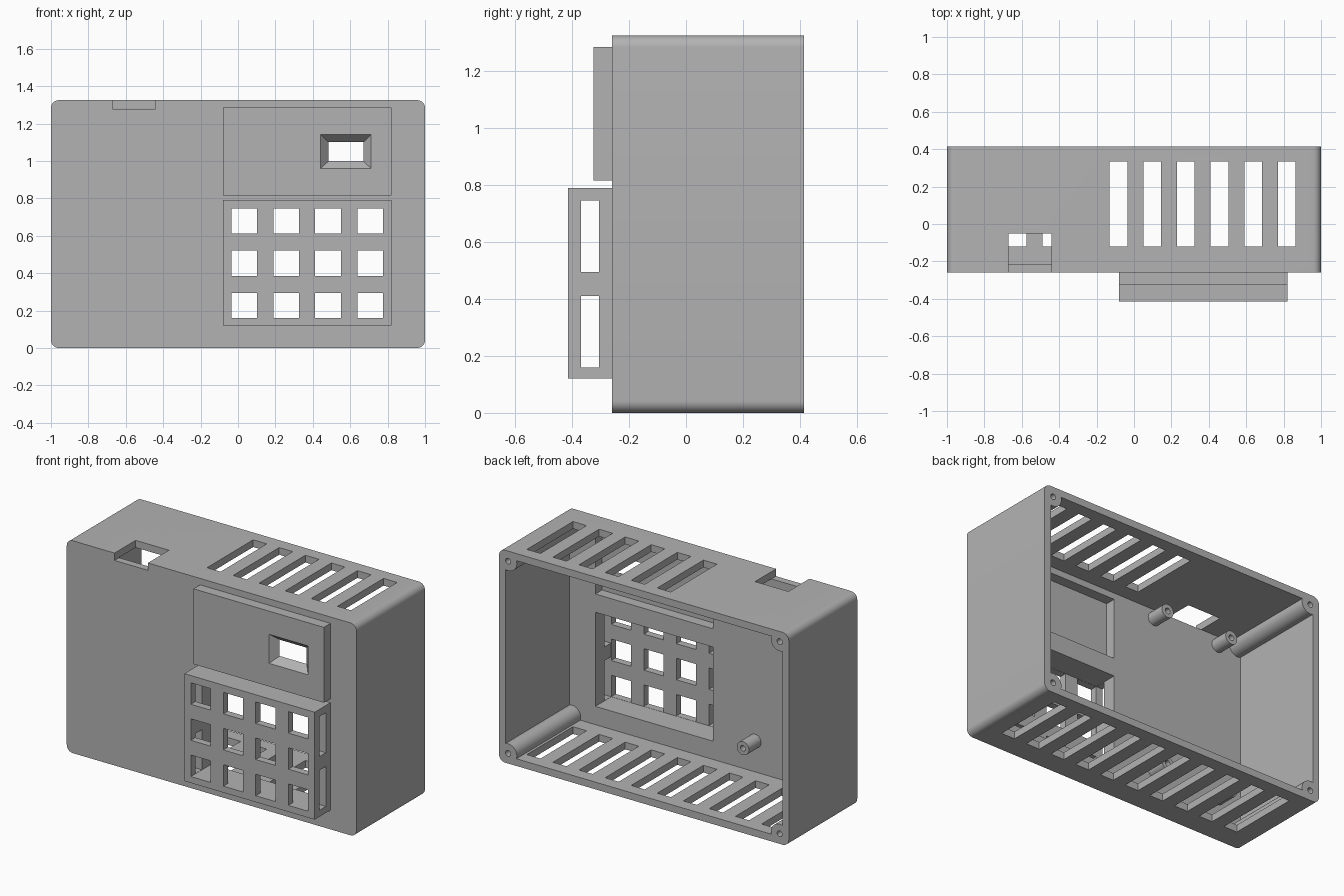
import bpy, bmesh, math
from mathutils import Matrix, Vector

if "Cube" in bpy.data.objects:
    bpy.data.objects.remove(bpy.data.objects["Cube"])

T = 0.045                                  # wall thickness
YF, YB, H = -0.26, 0.415, 1.325            # front, back, height

plastic = bpy.data.materials.new("grey_plastic")
plastic.diffuse_color = (0.45, 0.45, 0.45, 1)
plastic.use_nodes = True
plastic.node_tree.nodes["Principled BSDF"].inputs["Base Color"].default_value = plastic.diffuse_color


def add_box(bm, x0, x1, y0, y1, z0, z1):
    m = Matrix.Translation(((x0 + x1) / 2, (y0 + y1) / 2, (z0 + z1) / 2))
    m = m @ Matrix.Diagonal((x1 - x0, y1 - y0, z1 - z0, 1))
    return bmesh.ops.create_cube(bm, size=1, matrix=m)["verts"]


def add_rod(bm, x, z, r, y0, y1, n=32):
    m = Matrix.Translation((x, (y0 + y1) / 2, z)) @ Matrix.Rotation(math.pi / 2, 4, 'X')
    bmesh.ops.create_cone(bm, cap_ends=True, segments=n, radius1=r, radius2=r,
                          depth=y1 - y0, matrix=m)


def make_object(name, bm):
    bmesh.ops.recalc_face_normals(bm, faces=bm.faces)
    me = bpy.data.meshes.new(name)
    bm.to_mesh(me)
    bm.free()
    me.materials.append(plastic)
    ob = bpy.data.objects.new(name, me)
    bpy.context.collection.objects.link(ob)
    return ob


def combine(target, op, boxes=(), rods=(), bm=None):
    """Boolean a set of separate boxes and rods into the target."""
    bm = bm or bmesh.new()
    for b in boxes:
        add_box(bm, *b)
    for r in rods:
        add_rod(bm, *r)
    tool = make_object("tool", bm)
    mod = target.modifiers.new("cut", 'BOOLEAN')
    mod.operation, mod.solver, mod.object = op, 'EXACT', tool
    bpy.context.view_layer.objects.active = target
    bpy.ops.object.modifier_apply(modifier=mod.name)
    bpy.data.objects.remove(tool)


# Outer block with four rounded corners running front to back
bm = bmesh.new()
add_box(bm, -1, 1, YF, YB, 0, H)
edges = [e for e in bm.edges if abs((e.verts[0].co - e.verts[1].co).y) > 0.1]
bmesh.ops.bevel(bm, geom=edges, offset=0.042, segments=8, profile=0.5, affect='EDGES')
case = make_object("enclosure", bm)

# Raised keypad and display housings, then the open-backed cavity
combine(case, 'UNION', [(-0.08, 0.82, -0.415, -0.24, 0.12, 0.79),
                        (-0.08, 0.82, -0.325, -0.24, 0.815, 1.285)])
combine(case, 'DIFFERENCE', [(-1 + T, 1 - T, YF + T, 0.5, T, H - T)])

# Recesses behind the keypad and the display
combine(case, 'DIFFERENCE', [(-0.036, 0.776, -0.37, -0.1, 0.159, 0.746),
                             (-0.036, 0.776, -0.28, -0.1, 0.86, 1.24)])

# Key openings, four by three
combine(case, 'DIFFERENCE', [(x, x + 0.137, -0.45, -0.34, z, z + 0.134)
                             for x in (-0.035, 0.189, 0.413, 0.638)
                             for z in (0.16, 0.386, 0.611)])

# Side windows of the keypad housing
combine(case, 'DIFFERENCE', [(-0.12, 0.86, -0.369, -0.305, z, z + 0.25)
                             for z in (0.16, 0.495)])

# Display window with sloping sides
bm = bmesh.new()
for v in add_box(bm, -1, 1, -0.335, -0.27, -1, 1):
    sx, sz = (0.144, 0.099) if v.co.y < -0.3 else (0.084, 0.042)
    v.co = Vector((0.577 + v.co.x * sx, v.co.y, 1.05 + v.co.z * sz))
combine(case, 'DIFFERENCE', bm=bm)

# Vent slots: ten below, six above, and the connector notch
slots = [-0.75 - 0.1 + 0.18 * i for i in range(10)]
combine(case, 'DIFFERENCE',
        [(x, x + 0.094, -0.12, 0.335, -0.1, 0.1) for x in slots] +
        [(x, x + 0.094, -0.12, 0.335, H - 0.1, H + 0.1) for x in slots[4:]] +
        [(-0.67, -0.44, -0.4, -0.052, H - T - 0.001, H + 0.1)])

# Corner screw posts and board standoffs, with their holes
corners = [(sx * 0.937, z) for sx in (-1, 1) for z in (0.063, H - 0.063)]
stands = [(x, z) for x in (-0.79, -0.326) for z in (0.238, 1.22)]
combine(case, 'UNION', rods=[(x, z, 0.06, YF + 0.02, YB) for x, z in corners] +
        [(x, z, 0.042, YF + 0.02, -0.095) for x, z in stands])
combine(case, 'DIFFERENCE', rods=[(x, z, 0.018, 0.1, YB + 0.1, 16) for x, z in corners] +
        [(x, z, 0.018, YF + T, 0.0, 16) for x, z in stands])

# Smooth the rounded surfaces only
bpy.ops.object.select_all(action='DESELECT')
case.select_set(True)
bpy.context.view_layer.objects.active = case
bpy.ops.object.shade_smooth_by_angle(angle=math.radians(30))
